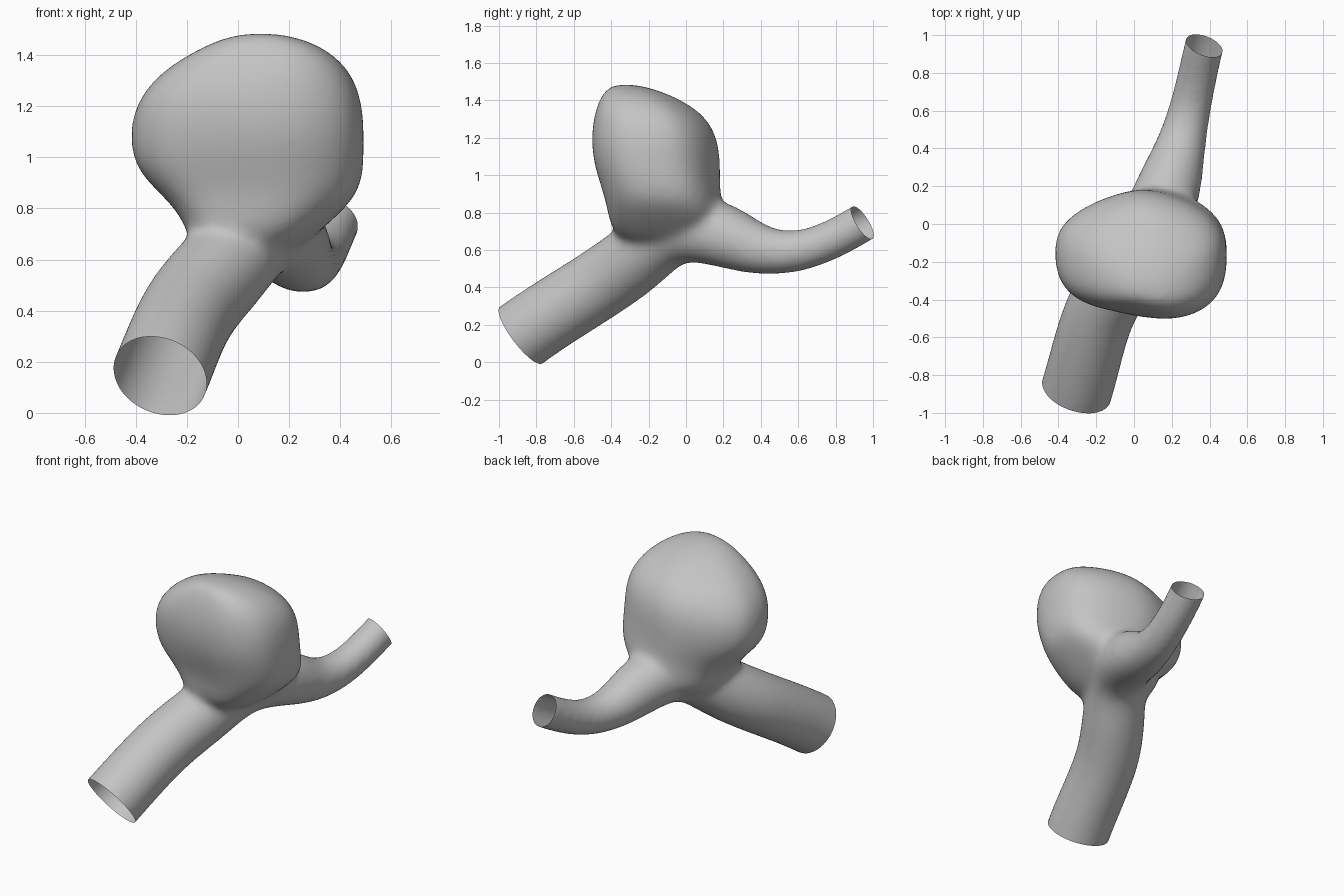
import bpy, bmesh, math
from mathutils import Vector

cube = bpy.data.objects.get("Cube")
if cube:
    bpy.data.objects.remove(cube, do_unlink=True)

SIDES = 28
ANGLES = [2 * math.pi * i / SIDES for i in range(SIDES)]


def loft(bm, rings):
    """Skin a list of point rings into a closed solid."""
    loops = [[bm.verts.new(p) for p in ring] for ring in rings]
    for a, b in zip(loops, loops[1:]):
        for i in range(SIDES):
            j = (i + 1) % SIDES
            bm.faces.new((a[i], a[j], b[j], b[i]))
    bm.faces.new(loops[0][::-1])
    bm.faces.new(loops[-1])


def tube_rings(path):
    """Round rings square to a path of (x, y, z, radius)."""
    pts = [Vector(p[:3]) for p in path]
    rings = []
    for i, p in enumerate(pts):
        tangent = (pts[min(i + 1, len(pts) - 1)] - pts[max(i - 1, 0)]).normalized()
        side = tangent.cross(Vector((0, 0, 1))).normalized()
        up = side.cross(tangent)
        r = path[i][3]
        rings.append([p + r * (math.cos(a) * side + math.sin(a) * up) for a in ANGLES])
    return rings


def sac_ring(z, x0, x1, y0, y1, skew):
    """Rounded-square slice, stepped in front and slanted at the back."""
    ring = []
    cx, cy, rx, ry = (x0 + x1) / 2, (y0 + y1) / 2, (x1 - x0) / 2, (y1 - y0) / 2
    size = min(1, rx / 0.4)
    for a in ANGLES:
        c, s = math.cos(a), math.sin(a)
        u = math.copysign(abs(c) ** 0.74, c)
        v = math.copysign(abs(s) ** 0.74, s)
        y = cy + ry * v + skew * u * (1 - abs(v) * 0.5)
        if v < 0:
            y -= 0.024 * size * v * (1 - math.tanh((u + 0.05) / 0.2))
        else:
            y -= size * v * (0.11 * max(0, -u) + 0.08 * max(0, u))
        ring.append((cx + rx * u, y, z))
    return ring


# Vessel centreline, running past both open ends
vessel = [
    (-0.365, -1.06, 0.01, 0.194), (-0.30, -0.88, 0.15, 0.194),
    (-0.245, -0.66, 0.295, 0.192), (-0.18, -0.44, 0.43, 0.192),
    (-0.06, -0.26, 0.56, 0.192), (0.06, -0.09, 0.70, 0.175),
    (0.145, 0.08, 0.715, 0.185), (0.195, 0.23, 0.67, 0.172),
    (0.245, 0.40, 0.592, 0.135), (0.29, 0.58, 0.582, 0.113),
    (0.33, 0.76, 0.64, 0.107), (0.37, 0.945, 0.745, 0.107),
    (0.41, 1.08, 0.83, 0.107),
]

# Bulging sac: height, x range, y range, skew
sac = [
    (0.60, -0.14, 0.18, -0.30, 0.12, 0.05), (0.70, -0.20, 0.31, -0.41, 0.20, 0.06),
    (0.78, -0.23, 0.40, -0.43, 0.21, 0.05), (0.86, -0.31, 0.475, -0.445, 0.20, 0.03),
    (0.95, -0.40, 0.495, -0.47, 0.195, 0.01), (1.05, -0.425, 0.495, -0.50, 0.195, -0.01),
    (1.15, -0.42, 0.495, -0.515, 0.19, -0.01), (1.25, -0.38, 0.48, -0.515, 0.16, 0),
    (1.35, -0.285, 0.435, -0.495, 0.08, 0), (1.44, -0.13, 0.33, -0.455, -0.09, 0),
    (1.488, 0, 0.17, -0.40, -0.26, 0),
]

bm = bmesh.new()
loft(bm, tube_rings(vessel))
loft(bm, [sac_ring(*s) for s in sac])
bmesh.ops.recalc_face_normals(bm, faces=bm.faces)
mesh = bpy.data.meshes.new("vessel_with_sac")
bm.to_mesh(mesh)
bm.free()
body = bpy.data.objects.new("vessel_with_sac", mesh)
bpy.context.collection.objects.link(body)

# Blend the two solids into one smooth skin
body.modifiers.new("round", 'SUBSURF').levels = 2
remesh = body.modifiers.new("merge", 'REMESH')
remesh.mode = 'VOXEL'
remesh.voxel_size = 0.018
soften = body.modifiers.new("soften", 'SMOOTH')
soften.factor = 0.5
soften.iterations = 30
bpy.context.view_layer.update()
graph = bpy.context.evaluated_depsgraph_get()
skin = bpy.data.meshes.new_from_object(body.evaluated_get(graph))
body.modifiers.clear()
body.data = skin
bpy.data.meshes.remove(mesh)
skin.name = "vessel_with_sac"

# Slice both ends open
bm = bmesh.new()
bm.from_mesh(skin)
for point, normal in (((-0.305, -0.885, 0.15), (-0.27, -0.77, -0.58)),
                      ((0.37, 0.945, 0.745), (0.32, 0.8, 0.5))):
    bmesh.ops.bisect_plane(bm, geom=bm.verts[:] + bm.edges[:] + bm.faces[:],
                           plane_co=point, plane_no=normal, clear_outer=True)
for f in bm.faces:
    f.smooth = True
bm.to_mesh(skin)
bm.free()

# Plain grey
grey = bpy.data.materials.new("light_grey")
grey.use_nodes = True
colour = (0.55, 0.55, 0.55, 1)
grey.diffuse_color = colour
grey.node_tree.nodes["Principled BSDF"].inputs["Base Color"].default_value = colour
skin.materials.clear()
skin.materials.append(grey)
